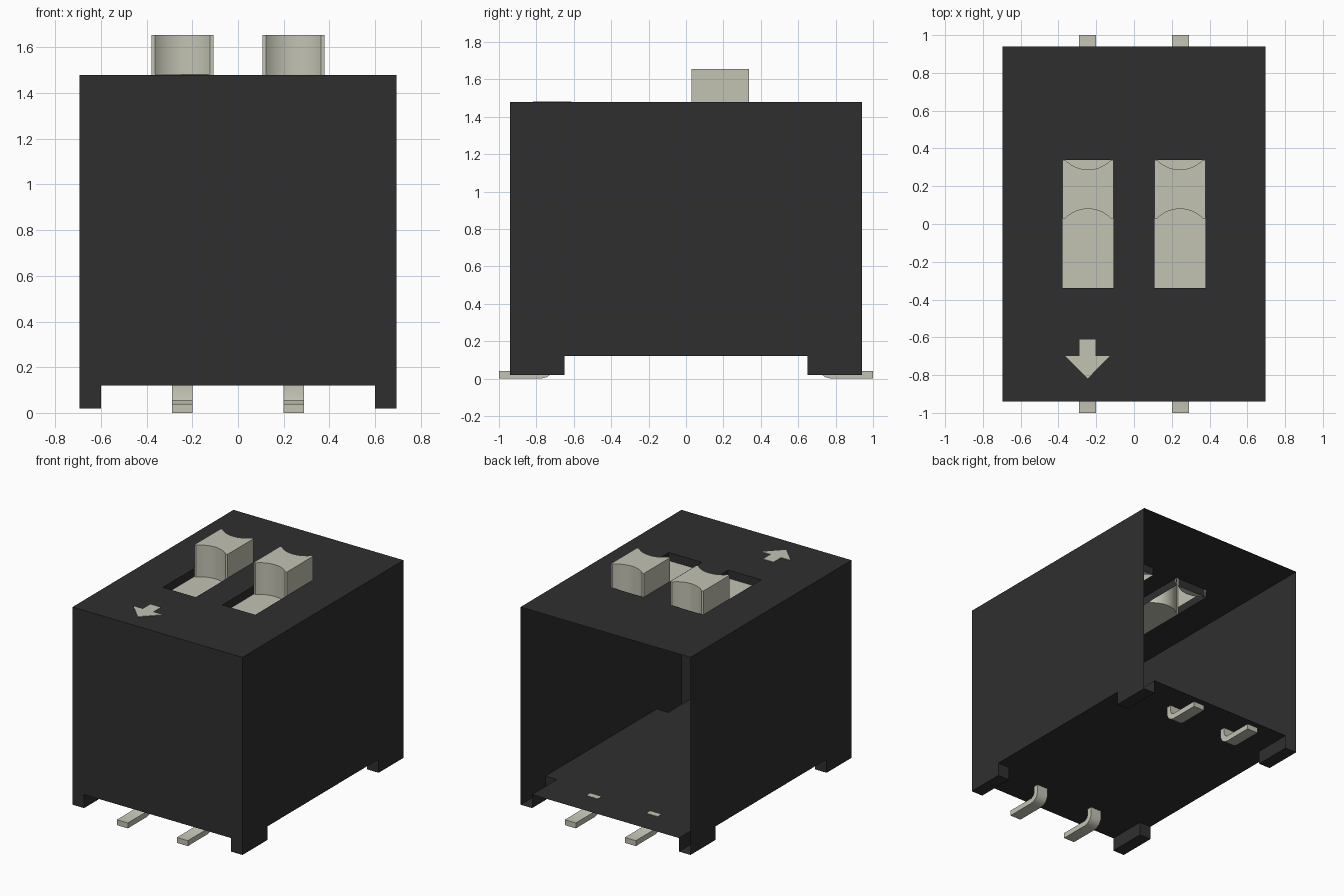
import bpy, bmesh, math
from mathutils import Vector

cube = bpy.data.objects.get("Cube")
if cube:
    bpy.data.objects.remove(cube, do_unlink=True)


def material(name, rgb):
    m = bpy.data.materials.new(name)
    m.use_nodes = True
    m.diffuse_color = (*rgb, 1)
    b = m.node_tree.nodes["Principled BSDF"]
    b.inputs["Base Color"].default_value = (*rgb, 1)
    b.inputs["Roughness"].default_value = 0.6
    return m


BLACK = material("black plastic", (0.028, 0.028, 0.028))
CREAM = material("pale cream", (0.54, 0.54, 0.45))


def finish(bm, name, mat, smooth=False):
    bmesh.ops.remove_doubles(bm, verts=bm.verts[:], dist=0.0005)
    bmesh.ops.recalc_face_normals(bm, faces=bm.faces[:])
    me = bpy.data.meshes.new(name)
    bm.to_mesh(me)
    bm.free()
    me.materials.append(mat)
    ob = bpy.data.objects.new(name, me)
    bpy.context.collection.objects.link(ob)
    if smooth:
        bpy.ops.object.select_all(action='DESELECT')
        ob.select_set(True)
        bpy.context.view_layer.objects.active = ob
        bpy.ops.object.shade_smooth_by_angle(angle=math.radians(35))
    return ob


def face(bm, pts):
    return bm.faces.new([bm.verts.new(p) for p in pts])


def sheet(bm, us, vs, place, keep=lambda i, j: True):
    """Flat grid of cells between the cuts us and vs, leaving out some cells."""
    for i in range(len(us) - 1):
        for j in range(len(vs) - 1):
            if keep(i, j):
                face(bm, [place(u, v) for u, v in (
                    (us[i], vs[j]), (us[i + 1], vs[j]),
                    (us[i + 1], vs[j + 1]), (us[i], vs[j + 1]))])


def extrude(bm, pts, offset):
    """Closed prism from an outline."""
    f = face(bm, pts)
    new = bmesh.ops.extrude_face_region(bm, geom=[f])["geom"]
    bmesh.ops.translate(bm, vec=Vector(offset),
                        verts=[g for g in new if isinstance(g, bmesh.types.BMVert)])
    face(bm, pts)


# Main sizes
X, Y = 0.695, 0.94                 # body half sizes
FX, FY = 0.60, 0.65                # inner edges of the corner feet
Z0, Z1, Z2 = 0.02, 0.12, 1.48      # foot bottom, floor, top
SX, SW, SY = 0.243, 0.135, 0.338   # switch offset, half width, half length
PLATE, KNOB = 1.42, 1.655          # slider plate and knob heights

# Housing: thin shell, open at the back, with four corner feet
bm = bmesh.new()
xs, ys, zs = [-X, -FX, FX, X], [-Y, -FY, FY, Y], [Z0, Z1, Z2]
corner = lambda i, j: i != 1 and j != 1
sheet(bm, xs, ys, lambda u, v: (u, v, Z1), lambda i, j: not corner(i, j))
sheet(bm, xs, ys, lambda u, v: (u, v, Z0), corner)
wall = lambda i, j: not (i == 1 and j == 0)
sheet(bm, xs, zs, lambda u, v: (u, -Y, v), wall)
for s in (-1, 1):
    sheet(bm, ys, zs, lambda u, v: (s * X, u, v), wall)
    for t in (-1, 1):
        sheet(bm, [t * FY, t * Y], [Z0, Z1], lambda u, v: (s * FX, u, v))
        sheet(bm, [s * FX, s * X], [Z0, Z1], lambda u, v: (u, t * FY, v))
# Top with two slots, and the shallow slot walls
cuts = [-X, -SX - SW, -SX + SW, SX - SW, SX + SW, X]
sheet(bm, cuts, [-Y, -SY, SY, Y], lambda u, v: (u, v, Z2),
      lambda i, j: not (j == 1 and i in (1, 3)))
for c in (-SX, SX):
    for s in (-1, 1):
        sheet(bm, [-SY, SY], [PLATE, Z2], lambda u, v: (c + s * SW, u, v))
        sheet(bm, [c - SW, c + SW], [PLATE, Z2], lambda u, v: (u, s * SY, v))
finish(bm, "housing", BLACK)


def scoop(y, sag, half=0.12, n=14):
    """Arc across the switch, dipping by sag at the middle."""
    r = (half ** 2 + sag ** 2) / (2 * abs(sag))
    sign = 1 if sag > 0 else -1
    a = math.asin(half / r)
    pts = []
    for k in range(n + 1):
        t = -a + 2 * a * k / n
        pts.append((r * math.sin(t), y + sign * r * (math.cos(t) - math.cos(a))))
    return pts


# Sliders: plate in the slot and a hollow knob with scooped ends
front = scoop(0.03, 0.05)
back = scoop(SY, -0.05)
outline = [(-SW, 0.03)] + front + [(SW, 0.03), (SW, SY)] + back[::-1] + [(-SW, SY)]
for side, c in (("right", -SX), ("left", SX)):
    bm = bmesh.new()
    at = lambda pts, z: [(c + x, y, z) for x, y in pts]
    face(bm, at(outline, KNOB))
    for p, q in zip(outline, outline[1:] + outline[:1]):
        face(bm, at([p, q], PLATE) + at([q, p], KNOB))
    face(bm, at([(-SW, 0.03)] + front + [(SW, 0.03), (SW, -SY), (-SW, -SY)], PLATE))
    face(bm, at(back, PLATE))
    finish(bm, "slider_" + side, CREAM, smooth=True)

# Bent pins
profile = [(1.0, 0), (0.775, 0), (0.745, 0.008), (0.722, 0.024), (0.708, 0.05),
           (0.705, 0.075), (0.705, 0.122), (0.745, 0.122), (0.745, 0.075),
           (0.752, 0.055), (0.775, 0.04), (1.0, 0.04)]
for end, s in (("front", -1), ("back", 1)):
    for side, c in (("right", -0.245), ("left", 0.245)):
        bm = bmesh.new()
        extrude(bm, [(c - 0.045, s * y, z) for y, z in profile], (0.09, 0, 0))
        finish(bm, f"pin_{end}_{side}", CREAM, smooth=True)

# Arrow mark on the top
half = [(0.042, -0.612), (0.042, -0.70), (0.117, -0.70), (0, -0.818)]
arrow = half + [(-x, y) for x, y in half[2::-1]]
bm = bmesh.new()
extrude(bm, [(x - 0.246, y, Z2 - 0.001) for x, y in arrow], (0, 0, 0.004))
finish(bm, "arrow_mark", CREAM)
